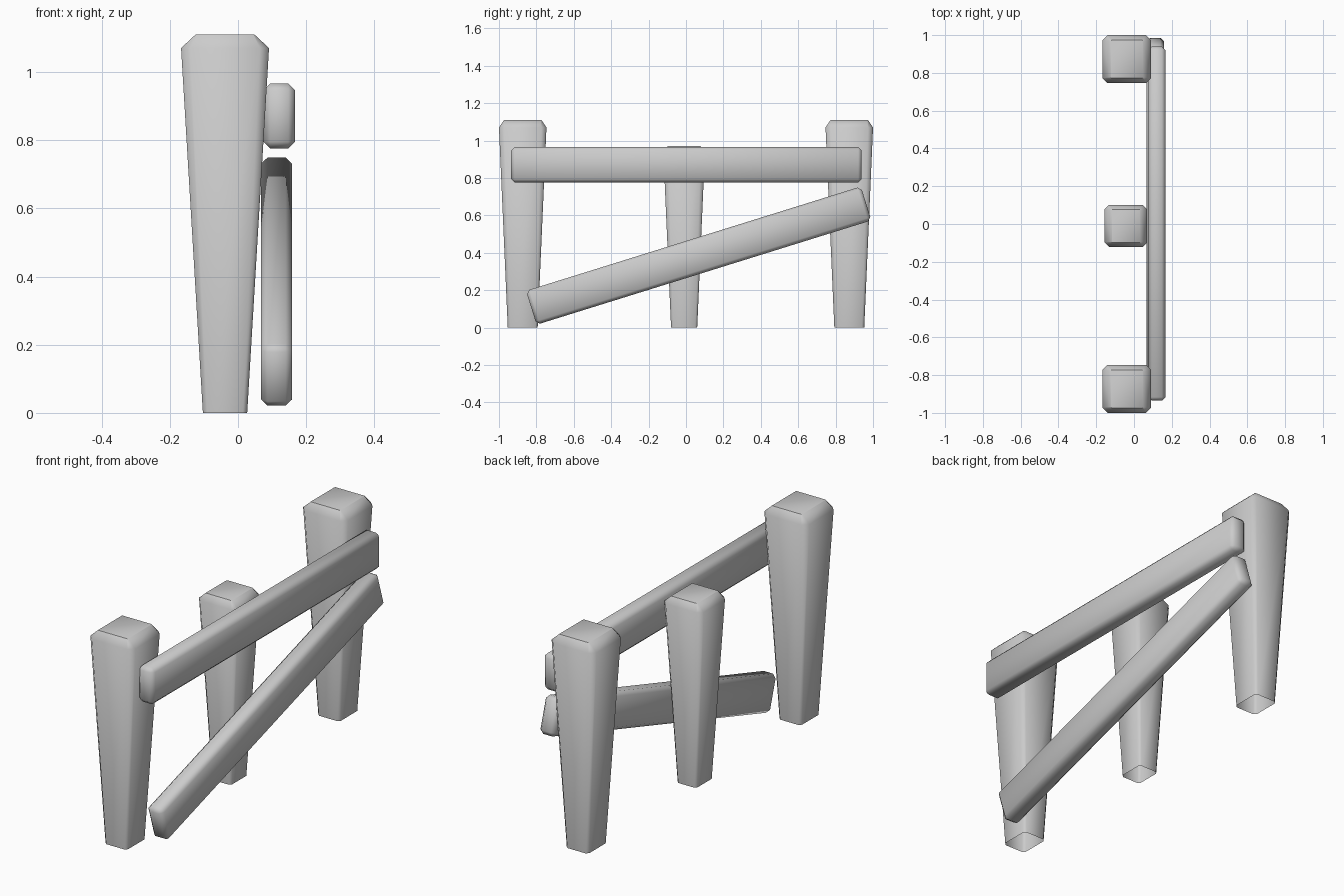
import bpy, bmesh, math

if "Cube" in bpy.data.objects:
    bpy.data.objects.remove(bpy.data.objects["Cube"])


def finish(name, bm):
    mesh = bpy.data.meshes.new(name)
    bmesh.ops.recalc_face_normals(bm, faces=bm.faces)
    bm.to_mesh(mesh)
    bm.free()
    obj = bpy.data.objects.new(name, mesh)
    bpy.context.collection.objects.link(obj)
    bpy.ops.object.select_all(action='DESELECT')
    obj.select_set(True)
    bpy.context.view_layer.objects.active = obj
    bpy.ops.object.shade_smooth_by_angle(angle=math.radians(50))
    return obj


def chamfered_ring(bm, w, d, c, z):
    # Rectangle with its four corners cut off
    x, y = w / 2, d / 2
    pts = [(x, y - c), (x - c, y), (-x + c, y), (-x, y - c),
           (-x, -y + c), (-x + c, -y), (x - c, -y), (x, -y + c)]
    return [bm.verts.new((px, py, z)) for px, py in pts]


def post(name, x, y, scale):
    # Tapered post, open underneath, with a bevelled top
    bm = bmesh.new()
    rings = [chamfered_ring(bm, w, d, c, z) for w, d, c, z in (
        (0.13, 0.16, 0.013, 0.0),
        (0.258, 0.254, 0.027, 1.07),
        (0.172, 0.20, 0.004, 1.11))]
    for a, b in zip(rings, rings[1:]):
        for i in range(8):
            j = (i + 1) % 8
            bm.faces.new((a[i], a[j], b[j], b[i]))
    bm.faces.new(rings[-1])
    obj = finish(name, bm)
    # An open mesh must face outward: the cap points up
    if obj.data.polygons[-1].normal.z < 0:
        obj.data.flip_normals()
    obj.location = (x, y, 0)
    obj.scale = (scale,) * 3


def rail(name, location, length, tilt):
    # Flat board with bevelled edges
    bm = bmesh.new()
    bmesh.ops.create_cube(bm, size=1)
    bmesh.ops.scale(bm, vec=(0.091, length, 0.19), verts=bm.verts)
    bmesh.ops.bevel(bm, geom=bm.edges[:], offset=0.019, segments=1,
                    affect='EDGES')
    obj = finish(name, bm)
    obj.location = location
    obj.rotation_euler.x = math.radians(tilt)


# Posts
post("front_post", -0.038, -0.873, 1.0)
post("back_post", -0.038, 0.873, 1.0)
post("middle_post", -0.043, -0.01, 0.874)

# Rails
rail("top_rail", (0.121, 0.002, 0.871), 1.875, 0)
rail("fallen_rail", (0.113, 0.068, 0.385), 1.875, 17.3)
